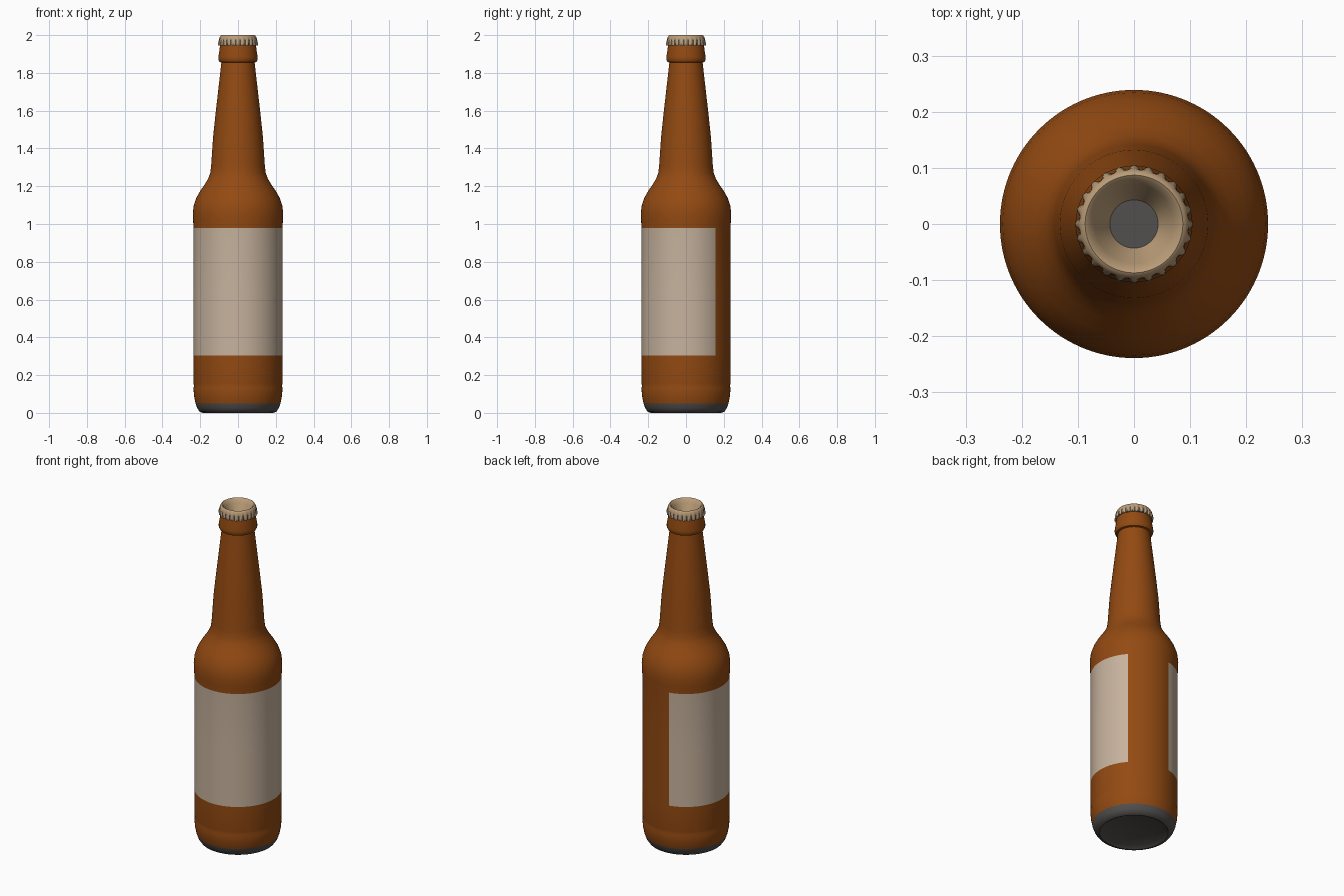
import bpy, bmesh, math

if "Cube" in bpy.data.objects:
    bpy.data.objects.remove(bpy.data.objects["Cube"])


def material(name, rgb):
    m = bpy.data.materials.new(name)
    m.diffuse_color = (*rgb, 1)
    m.use_nodes = True
    m.node_tree.nodes["Principled BSDF"].inputs["Base Color"].default_value = m.diffuse_color
    return m


BROWN = material("amber brown", (0.29, 0.068, 0.006))
LABEL = material("label beige", (0.57, 0.45, 0.34))
TAN = material("cap tan", (0.50, 0.34, 0.19))
GREY = material("dark grey", (0.085, 0.08, 0.075))


def lathe(name, profile, segs, mats, rule, offset=0.0, wave=None, cap_ends=(False, False)):
    """Revolve (radius, z) points; rule(angle_deg, z, ring, seg) gives the material index."""
    bm = bmesh.new()
    rings = []
    for k, (r, z) in enumerate(profile):
        ring = []
        for i in range(segs):
            a = math.radians(offset) + math.tau * i / segs
            rr = r + (wave(k, i) if wave else 0)
            ring.append(bm.verts.new((rr * math.cos(a), rr * math.sin(a), z)))
        rings.append(ring)
    for k in range(len(rings) - 1):
        for i in range(segs):
            j = (i + 1) % segs
            f = bm.faces.new((rings[k][i], rings[k][j], rings[k + 1][j], rings[k + 1][i]))
            ang = (offset + 360 * (i + 0.5) / segs) % 360
            f.material_index = rule(ang, (profile[k][1] + profile[k + 1][1]) / 2, k, i)
    if cap_ends[0]:
        bm.faces.new(rings[0][::-1]).material_index = rule(0, profile[0][1], 0, 0)
    if cap_ends[1]:
        bm.faces.new(rings[-1]).material_index = rule(0, profile[-1][1], len(rings) - 1, 0)
    me = bpy.data.meshes.new(name)
    bm.to_mesh(me)
    bm.free()
    for m in mats:
        me.materials.append(m)
    ob = bpy.data.objects.new(name, me)
    bpy.context.collection.objects.link(ob)
    bpy.ops.object.select_all(action='DESELECT')
    ob.select_set(True)
    bpy.context.view_layer.objects.active = ob
    bpy.ops.object.shade_smooth_by_angle(angle=math.radians(40))
    return ob


# Glass bottle: grey foot, wrap-around label with a gap at the back right
bottle = [(0.165, 0.012), (0.185, 0.0), (0.202, 0.005), (0.216, 0.025), (0.225, 0.05),
          (0.232, 0.085), (0.236, 0.13), (0.233, 0.142), (0.235, 0.155), (0.235, 0.305),
          (0.235, 0.64), (0.235, 0.978), (0.238, 1.02), (0.239, 1.06), (0.234, 1.10),
          (0.220, 1.14), (0.200, 1.175), (0.176, 1.21), (0.158, 1.24), (0.147, 1.27),
          (0.142, 1.31), (0.132, 1.46), (0.117, 1.60), (0.101, 1.74), (0.088, 1.855),
          (0.098, 1.858), (0.104, 1.87), (0.104, 1.885), (0.098, 1.92), (0.094, 1.96)]


def bottle_rule(ang, z, k, i):
    if z < 0.05:
        return 2
    if 0.305 < z < 0.978 and not 42 < ang < 102:
        return 1
    return 0


lathe("bottle", bottle, 120, [BROWN, LABEL, GREY], bottle_rule, cap_ends=(True, False))

# Crimped crown cap with a funnel-shaped recess and grey floor
FLUTES, STEP = 24, 6
cap = [(0.094, 1.945), (0.101, 1.946), (0.101, 1.960), (0.099, 1.976), (0.097, 1.988),
       (0.092, 1.997), (0.087, 2.0), (0.080, 1.995), (0.070, 1.975), (0.055, 1.945),
       (0.043, 1.92)]
DEPTH = [0, 0.0045, 0.004, 0.002]


def flute(k, i):
    return DEPTH[k] * math.cos(math.tau * i / STEP) if k < len(DEPTH) else 0


def cap_rule(ang, z, k, i):
    if k == len(cap) - 1:
        return 1
    return 1 if k < 3 and i % STEP in (2, 3) else 0


lathe("crown_cap", cap, FLUTES * STEP, [TAN, GREY], cap_rule, wave=flute, cap_ends=(False, True))
